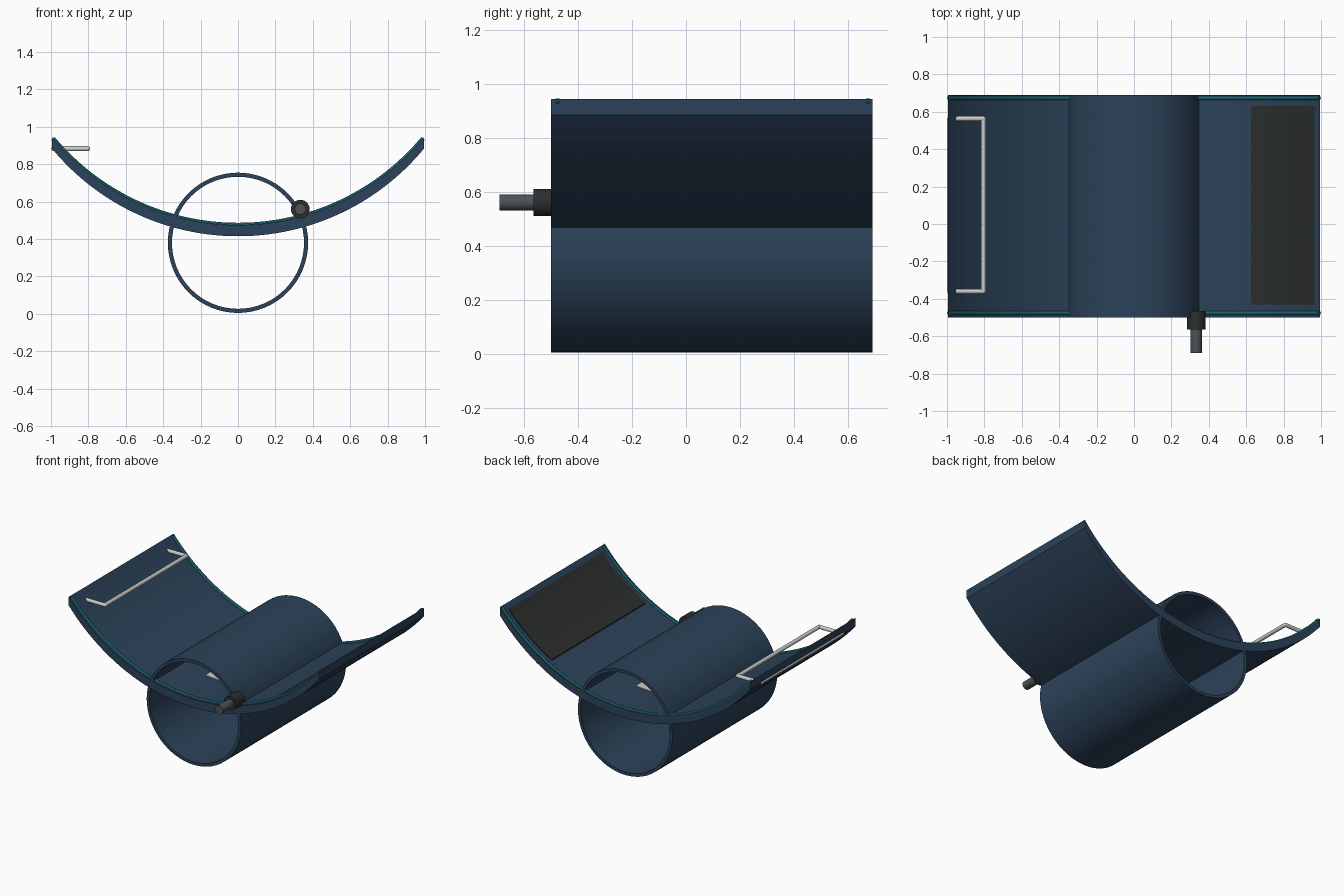
import bpy, math
from mathutils import Vector

if "Cube" in bpy.data.objects:
    bpy.data.objects.remove(bpy.data.objects["Cube"])

def material(name, rgb):
    m = bpy.data.materials.new(name)
    m.diffuse_color = (*rgb, 1)
    m.use_nodes = True
    m.node_tree.nodes["Principled BSDF"].inputs["Base Color"].default_value = m.diffuse_color
    return m

NAVY = material("navy_fabric", (0.025, 0.055, 0.10))
TEAL = material("teal_trim", (0.02, 0.20, 0.26))
DARK = material("dark_rubber", (0.025, 0.028, 0.028))
HOSE = material("grey_hose", (0.07, 0.085, 0.095))
METAL = material("silver_metal", (0.6, 0.6, 0.6))

Y0, Y1 = -0.5, 0.69      # depth range of the fabric
R, CZ = 1.29, 1.765      # arc of the open flap

def arc_z(x):
    return CZ - math.sqrt(R * R - x * x)

def mesh_object(name, verts, faces, mat):
    me = bpy.data.meshes.new(name)
    me.from_pydata(verts, [], faces)
    me.materials.append(mat)
    ob = bpy.data.objects.new(name, me)
    bpy.context.collection.objects.link(ob)
    return ob

def prism(name, profile, y0, y1, mat):
    """Curved strip: profile is a list of (x, low z, high z)."""
    verts = [(x, y, z) for x, lo, hi in profile
             for y, z in ((y0, lo), (y1, lo), (y1, hi), (y0, hi))]
    n = len(profile)
    faces = [(0, 1, 2, 3), tuple(4 * (n - 1) + k for k in (3, 2, 1, 0))]
    for i in range(n - 1):
        for k in range(4):
            a, b = 4 * i + k, 4 * i + (k + 1) % 4
            faces.append((a, a + 4, b + 4, b))
    return mesh_object(name, verts, faces, mat)

def strip(name, x0, x1, y0, y1, below, above, mat, n):
    xs = [x0 + (x1 - x0) * i / n for i in range(n + 1)]
    return prism(name, [(x, arc_z(x) - below, arc_z(x) + above) for x in xs],
                 y0, y1, mat)

def rod(name, a, b, r, mat, sides=24):
    a, b = Vector(a), Vector(b)
    bpy.ops.mesh.primitive_cylinder_add(vertices=sides, radius=r,
                                        depth=(b - a).length, location=(a + b) / 2)
    ob = bpy.context.object
    ob.name = name
    ob.rotation_euler = (b - a).to_track_quat('Z', 'Y').to_euler()
    ob.data.materials.append(mat)
    bpy.ops.object.shade_smooth_by_angle()
    return ob

# Closed sleeve: an open-ended tube with wall thickness
N = 64
verts, faces = [], []
for i in range(N):
    a = 2 * math.pi * i / N
    for r, y in ((0.375, Y0), (0.375, Y1), (0.353, Y1), (0.353, Y0)):
        verts.append((r * math.cos(a), y, 0.38 + r * math.sin(a)))
for i in range(N):
    j = (i + 1) % N
    for k in range(4):
        m = (k + 1) % 4
        faces.append((4 * i + k, 4 * i + m, 4 * j + m, 4 * j + k))
mesh_object("sleeve_tube", verts, faces, NAVY)

# Open flap passing through the sleeve
strip("curved_flap", -0.995, 0.995, Y0, Y1, 0.06, 0.0, NAVY, 48)

# Fastening pad on the right side, marker plate inside the sleeve
strip("fastening_pad", 0.625, 0.965, -0.43, 0.63, 0.01, 0.008, DARK, 12)
strip("marker_plate", -0.14, 0.14, -0.17, 0.37, 0.01, 0.005, METAL, 6)

# Trim piping along both long edges
for name, y in (("front_piping", -0.476), ("back_piping", 0.674)):
    verts, faces, sides, n, r = [], [], 10, 48, 0.012
    for i in range(n + 1):
        x = -0.99 + 1.98 * i / n
        nrm = Vector((-x, 0, CZ - arc_z(x))).normalized()
        c = Vector((x, y, arc_z(x)))
        for k in range(sides):
            t = 2 * math.pi * k / sides
            verts.append(c + nrm * r * math.cos(t) + Vector((0, r * math.sin(t), 0)))
    for i in range(n):
        for k in range(sides):
            a, b = i * sides + k, i * sides + (k + 1) % sides
            faces.append((a, b, b + sides, a + sides))
    faces += [tuple(range(sides))[::-1], tuple(n * sides + k for k in range(sides))]
    mesh_object(name, verts, faces, TEAL)

# Rectangular metal loop on the left side
xa, xb, ya, yb, z = -0.985, -0.805, -0.36, 0.563, 0.883
corners = [(xa, ya, z), (xb, ya, z), (xb, yb, z), (xa, yb, z)]
for i, c in enumerate(corners):
    rod(f"loop_bar_{i + 1}", c, corners[(i + 1) % 4], 0.0135, METAL, 16)
    bpy.ops.mesh.primitive_uv_sphere_add(segments=16, ring_count=8,
                                         radius=0.0135, location=c)
    ball = bpy.context.object
    ball.name = f"loop_corner_{i + 1}"
    ball.data.materials.append(METAL)
    bpy.ops.object.shade_smooth_by_angle()

# Air connector
rod("connector_collar", (0.333, -0.565, 0.56), (0.333, -0.465, 0.56), 0.05, DARK)
rod("connector_nozzle", (0.333, -0.69, 0.56), (0.333, -0.5, 0.56), 0.03, HOSE)
